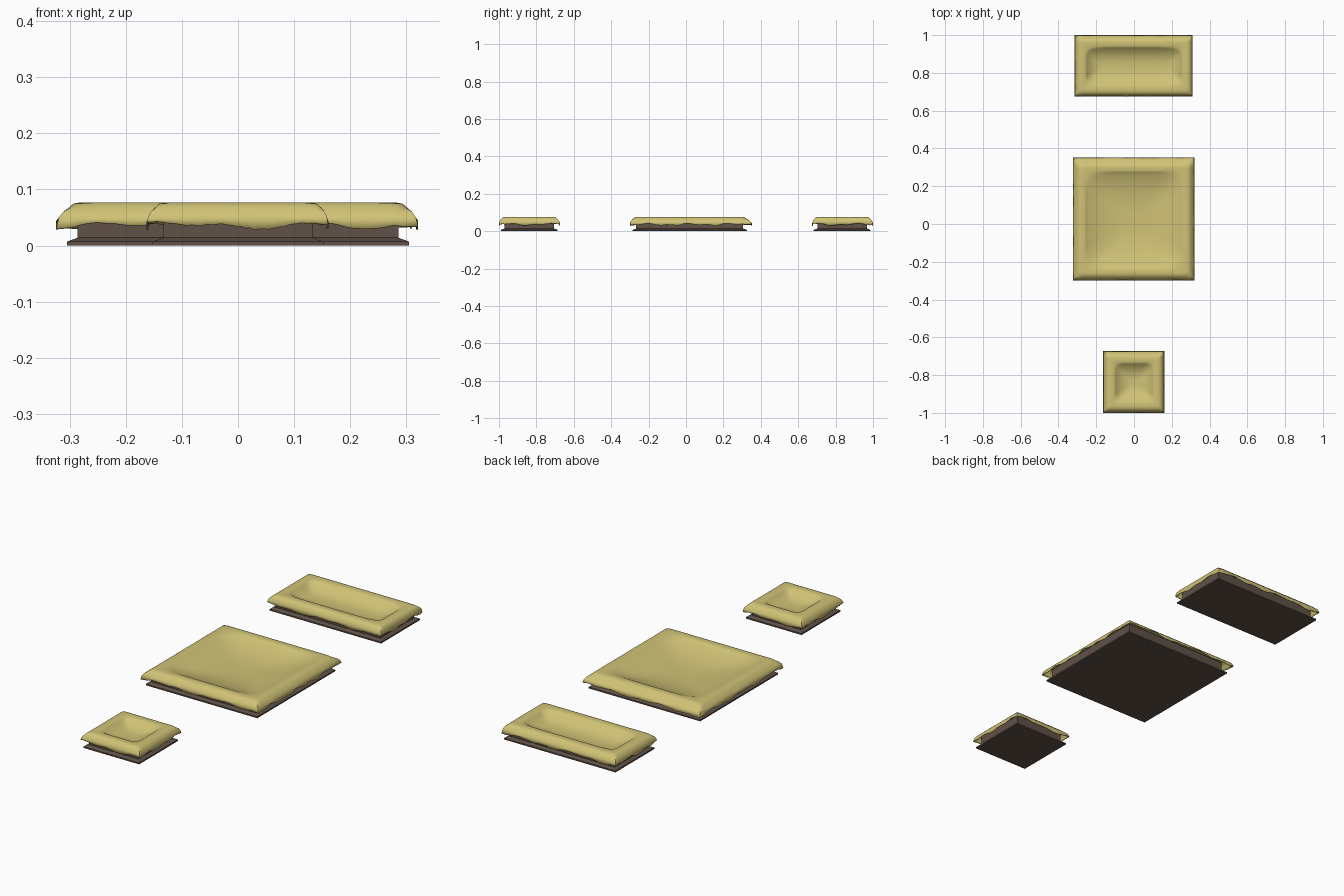
import bpy, bmesh, math, random

if "Cube" in bpy.data.objects:
    bpy.data.objects.remove(bpy.data.objects["Cube"])

random.seed(4)
N = 44  # points per side of every ring


def material(name, col):
    m = bpy.data.materials.new(name)
    m.diffuse_color = (*col, 1)
    m.use_nodes = True
    m.node_tree.nodes["Principled BSDF"].inputs["Base Color"].default_value = m.diffuse_color
    return m


STRAW = material("straw_yellow", (0.63, 0.54, 0.18))
WOOD = material("dark_brown", (0.115, 0.082, 0.064))


def square_points(n):
    """Counter-clockwise points round the unit square."""
    pts = []
    for i in range(n):
        pts.append((-1 + 2 * i / n, -1))
    for i in range(n):
        pts.append((1, -1 + 2 * i / n))
    for i in range(n):
        pts.append((1 - 2 * i / n, 1))
    for i in range(n):
        pts.append((-1, 1 - 2 * i / n))
    return pts


def loft(name, rings, mat, loc, close_first):
    bm = bmesh.new()
    loops = [[bm.verts.new(p) for p in r] for r in rings]
    for a, b in zip(loops, loops[1:]):
        n = len(a)
        for i in range(n):
            j = (i + 1) % n
            bm.faces.new((a[i], a[j], b[j], b[i]))
    bm.faces.new(loops[-1])
    if close_first:
        bm.faces.new(loops[0][::-1])
    me = bpy.data.meshes.new(name)
    bm.to_mesh(me)
    bm.free()
    me.materials.append(mat)
    ob = bpy.data.objects.new(name, me)
    ob.location = loc
    bpy.context.collection.objects.link(ob)
    return ob


def base(name, hx, hy, loc):
    # plinth with a thin foot lip and a hollow top under the cover
    profile = [(0, 0), (0, 0.007), (0.019, 0.014), (0.019, 0.062),
               (0.045, 0.062), (0.05, 0.012)]
    rings = [[(u * (hx - d), v * (hy - d), z) for u, v in square_points(1)]
             for d, z in profile]
    loft(name, rings, WOOD, loc, True)


def cover(name, hx, hy, loc, flare, depth):
    left, right, front, back = flare
    pts = square_points(N)
    ph = [random.uniform(0, 6.28) for _ in range(4)]
    # ragged hem height along each side
    hem = []
    for u, v in pts:
        s = u * hx + v * hy * 1.3
        hem.append(0.036 + 0.004 * math.sin(21 * s + ph[0])
                   + 0.003 * math.sin(47 * s + ph[1])
                   + random.uniform(-0.0015, 0.0015))

    def ring(d, z, e=None, f=0.0, ragged=False):
        out = []
        for i, (u, v) in enumerate(pts):
            k = 1 if e is None else (abs(u) ** e + abs(v) ** e) ** (-1 / e)
            x, y = u * k * (hx - d), v * k * (hy - d)
            if u == 1:
                x += right * f
            if u == -1:
                x -= left * f
            if v == 1:
                y += back * f
            if v == -1:
                y -= front * f
            out.append((x, y, hem[i] if ragged else z))
        return out

    rings = [ring(0, 0, f=1.0, ragged=True),
             ring(0, 0.050, f=0.75),
             ring(0.001, 0.060, f=0.4),
             ring(0.004, 0.068, e=60),
             ring(0.012, 0.075, e=40),
             ring(0.025, 0.077, e=25),
             ring(0.042, 0.0765, e=14),
             ring(0.050, 0.0745, e=9)]
    # sagging bowl
    inner = min(hx, hy) - 0.052
    steps = 14
    for k in range(steps):
        t = k / steps
        z = 0.073 - depth * (1 - (1 - t) ** 2.6)
        rings.append(ring(0.052 + inner * t, z, e=7 - 3.5 * t))
    ob = loft(name, rings, STRAW, loc, False)
    sol = ob.modifiers.new("thickness", "SOLIDIFY")
    sol.thickness = 0.003
    sol.offset = -1
    bpy.ops.object.select_all(action='DESELECT')
    ob.select_set(True)
    bpy.context.view_layer.objects.active = ob
    bpy.ops.object.shade_smooth_by_angle(angle=math.radians(40))


# name, half sizes, centre y, hem flare (left, right, front, back), bowl depth
TILES = [
    ("large", 0.305, 0.305, 0.02, (0.019, 0.016, 0.015, 0.028), 0.042),
    ("wide", 0.305, 0.152, 0.835, (0.009, 0.005, 0.008, 0.013), 0.036),
    ("small", 0.152, 0.152, -0.838, (0.011, 0.009, 0.010, 0.013), 0.034),
]
for nm, hx, hy, cy, fl, dep in TILES:
    base(nm + "_base", hx, hy, (0, cy, 0))
    cover(nm + "_cover", hx, hy, (0, cy, 0), fl, dep)
